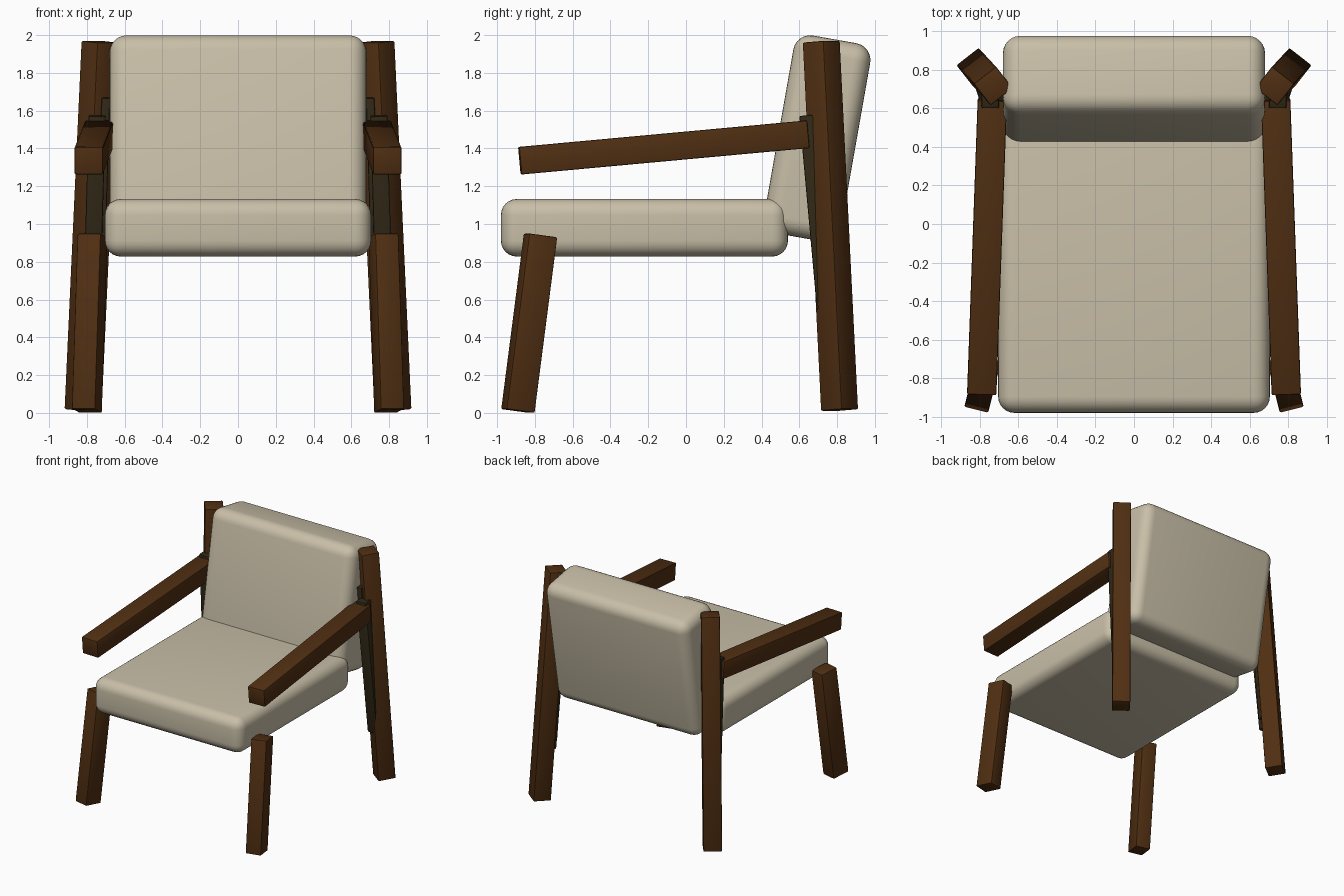
import bpy
import math
from mathutils import Vector, Matrix

default = bpy.data.objects.get("Cube")
if default:
    bpy.data.objects.remove(default, do_unlink=True)


def material(name, rgb):
    mat = bpy.data.materials.new(name)
    mat.use_nodes = True
    mat.diffuse_color = (*rgb, 1)
    mat.node_tree.nodes["Principled BSDF"].inputs["Base Color"].default_value = (*rgb, 1)
    return mat


wood = material("brown wood", (0.08, 0.028, 0.006))
dark_wood = material("dark wood", (0.03, 0.021, 0.008))
fabric = material("cream fabric", (0.58, 0.52, 0.39))


def block(name, size, matrix, mat, radius, segments):
    """Box with rounded edges, placed by a matrix."""
    bpy.ops.mesh.primitive_cube_add(size=1)
    obj = bpy.context.object
    obj.name = obj.data.name = name
    obj.data.transform(Matrix.Diagonal((*size, 1)))
    obj.matrix_world = matrix
    obj.data.materials.append(mat)
    bevel = obj.modifiers.new("rounded edges", "BEVEL")
    bevel.width = radius
    bevel.segments = segments
    bpy.ops.object.modifier_apply(modifier=bevel.name)
    bpy.ops.object.shade_smooth_by_angle(angle=math.radians(35))
    return obj


def beam(name, start, end, width, depth, twist, mat=wood):
    """Square bar between two points, its width axis turned by twist about z."""
    start, end = Vector(start), Vector(end)
    axis = (end - start).normalized()
    turn = math.radians(twist)
    side = Vector((math.cos(turn), math.sin(turn), 0))
    side = (side - axis * side.dot(axis)).normalized()
    rotation = Matrix((side, axis.cross(side), axis)).transposed().to_4x4()
    block(name, (width, depth, (end - start).length),
          Matrix.Translation((start + end) / 2) @ rotation, mat, 0.008, 2)


def mirrored_beam(name, start, end, width, depth, twist, mat=wood):
    for label, s in (("left", 1), ("right", -1)):
        beam(f"{label}_{name}", (s * start[0], *start[1:]),
             (s * end[0], *end[1:]), width, depth, s * twist, mat)


# Cushions
block("seat_cushion", (1.41, 1.52, 0.305),
      Matrix.Translation((0, -0.22, 0.98)), fabric, 0.085, 6)
block("back_cushion", (1.36, 0.413, 1.065),
      Matrix.Translation((0, 0.695, 1.453)) @ Matrix.Rotation(math.radians(-10), 4, "X"),
      fabric, 0.09, 6)

# Legs
mirrored_beam("front_leg", (0.80, -0.89, 0.01), (0.77, -0.77, 0.94), 0.128, 0.155, 14)
mirrored_beam("rear_leg", (0.82, 0.813, 0.015), (0.73, 0.716, 1.965), 0.146, 0.142, -38)

# Armrests
mirrored_beam("armrest", (0.79, -0.88, 1.335), (0.735, 0.645, 1.475), 0.152, 0.147, 0)

# Dark struts set into the rear legs
mirrored_beam("outer_strut", (0.78, 0.755, 0.42), (0.745, 0.65, 1.575), 0.09, 0.10, 0, dark_wood)
mirrored_beam("inner_strut", (0.735, 0.765, 0.5), (0.70, 0.68, 1.67), 0.045, 0.08, 0, dark_wood)
